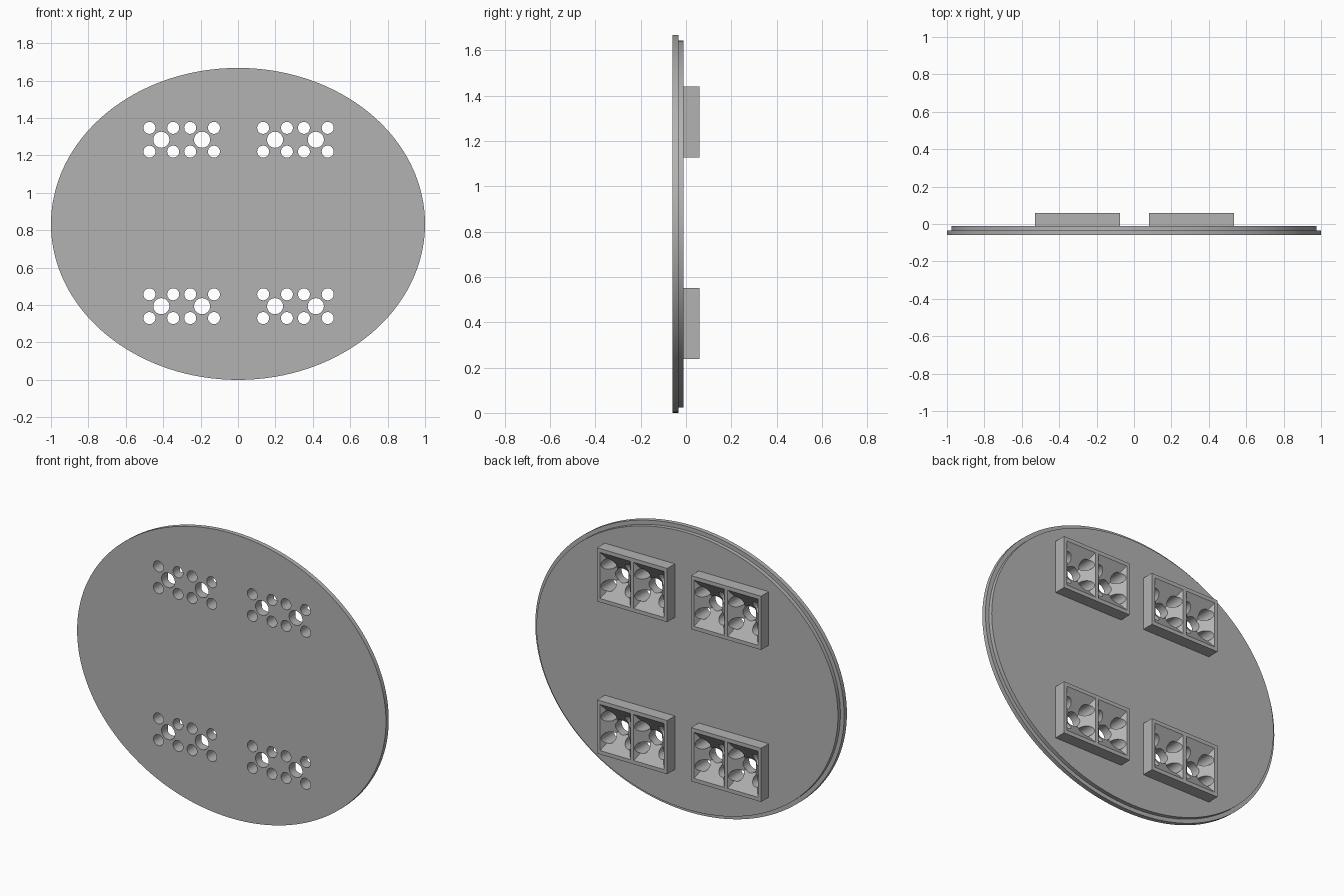
import bpy, bmesh, math
from mathutils import Matrix, Vector

cube = bpy.data.objects.get("Cube")
if cube:
    bpy.data.objects.remove(cube, do_unlink=True)

grey = bpy.data.materials.new("plain_grey")
grey.use_nodes = True
colour = (0.45, 0.45, 0.45, 1)
grey.diffuse_color = colour
grey.node_tree.nodes["Principled BSDF"].inputs["Base Color"].default_value = colour

# Main dimensions
FRONT, STEP, BACK, RIM = -0.06, -0.034, -0.011, 0.06
MID_Z = 0.834
CENTRES = [(x, z) for x in (-0.301, 0.307) for z in (0.394, 1.284)]
CELL_SHIFT = 0.109
CELLS = [(x + s * CELL_SHIFT, z) for x, z in CENTRES for s in (-1, 1)]


def make_object(name, bm):
    bmesh.ops.recalc_face_normals(bm, faces=bm.faces)
    mesh = bpy.data.meshes.new(name)
    bm.to_mesh(mesh)
    bm.free()
    mesh.materials.append(grey)
    obj = bpy.data.objects.new(name, mesh)
    bpy.context.collection.objects.link(obj)
    return obj


def loft(bm, rings):
    """Skin a list of equal point rings and cap both ends."""
    loops = [[bm.verts.new(p) for p in ring] for ring in rings]
    for a, b in zip(loops, loops[1:]):
        for i in range(len(a)):
            j = (i + 1) % len(a)
            bm.faces.new((a[i], a[j], b[j], b[i]))
    bm.faces.new(loops[0])
    bm.faces.new(loops[-1])


def ellipse(x, z, rx, rz, y, sides):
    turn = 2 * math.pi / sides
    return [(x + rx * math.cos(i * turn), y, z + rz * math.sin(i * turn))
            for i in range(sides)]


def rectangle(x, z, hx, hz, y):
    return [(x + a * hx, y, z + b * hz) for a, b in ((-1, -1), (1, -1), (1, 1), (-1, 1))]


def cut(obj, cutter):
    mod = obj.modifiers.new("cut", 'BOOLEAN')
    mod.operation, mod.solver, mod.object = 'DIFFERENCE', 'EXACT', cutter
    graph = bpy.context.evaluated_depsgraph_get()
    mesh = bpy.data.meshes.new_from_object(obj.evaluated_get(graph))
    obj.modifiers.clear()
    obj.data = mesh


# Oval plate with a stepped back edge
bm = bmesh.new()
loft(bm, [ellipse(0, MID_Z, rx, rz, y, 128) for rx, rz, y in
          ((1, MID_Z, FRONT), (1, MID_Z, STEP), (0.976, 0.81, STEP), (0.976, 0.81, BACK))])
plate = make_object("oval_plate", bm)

# Drill pattern: one large hole and four small ones per cell
bm = bmesh.new()
for x, z in CELLS:
    holes = [(0, 0, 0.043)] + [(a * 0.0635, b * 0.0635, 0.032) for a in (-1, 1) for b in (-1, 1)]
    for dx, dz, r in holes:
        loft(bm, [ellipse(x + dx, z + dz, r, r, y, 32) for y in (-0.1, 0.1)])
drills = make_object("hole_cutter", bm)

# Funnel pockets that open toward the back
bm = bmesh.new()
for x, z in CELLS:
    rings = []
    for y in (-0.02, 0.07):
        t = (y - BACK) / (RIM - BACK)
        rings.append(rectangle(x, z, 0.035 + 0.0635 * t, 0.035 + 0.1 * t, y))
    loft(bm, rings)
funnels = make_object("pocket_cutter", bm)
for cutter in (drills, funnels):
    cutter.hide_render = True

# Twin-cell housings on the back
parts = [plate]
for x, z in CENTRES:
    bm = bmesh.new()
    loft(bm, [rectangle(x, z, 0.227, 0.157, y) for y in (BACK - 0.002, RIM)])
    side = "left" if x > 0 else "right"
    level = "upper" if z > MID_Z else "lower"
    housing = make_object(f"{level}_{side}_housing", bm)
    cut(housing, funnels)
    parts.append(housing)

for part in parts:
    cut(part, drills)
for cutter in (drills, funnels):
    bpy.data.objects.remove(cutter, do_unlink=True)

# Smooth curved walls, keep hard edges
bpy.ops.object.select_all(action='DESELECT')
for part in parts:
    part.select_set(True)
bpy.context.view_layer.objects.active = plate
bpy.ops.object.shade_smooth_by_angle(angle=math.radians(30))
